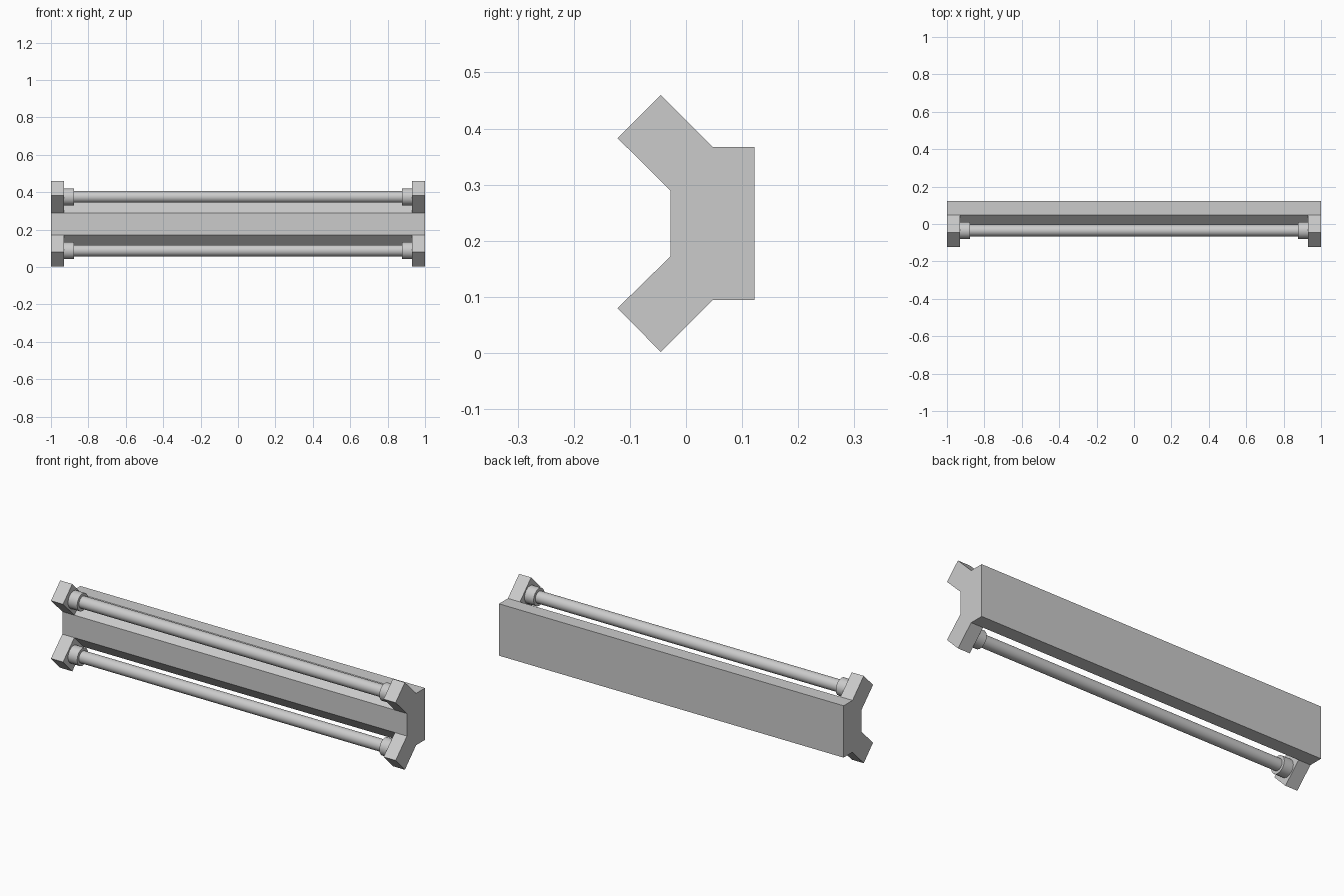
import bpy, math

if "Cube" in bpy.data.objects:
    bpy.data.objects.remove(bpy.data.objects["Cube"])

def prism(name, profile, x0, x1):
    # Extrude a (y, z) outline along x
    n = len(profile)
    verts = [(x, y, z) for x in (x0, x1) for y, z in profile]
    faces = [tuple(range(n))[::-1], tuple(range(n, 2 * n))]
    faces += [(i, (i + 1) % n, n + (i + 1) % n, n + i) for i in range(n)]
    mesh = bpy.data.meshes.new(name)
    mesh.from_pydata(verts, [], faces)
    obj = bpy.data.objects.new(name, mesh)
    bpy.context.collection.objects.link(obj)
    return obj

def rod(name, x0, x1, y, z, r, sides):
    bpy.ops.mesh.primitive_cylinder_add(vertices=sides, radius=r, depth=x1 - x0,
        location=((x0 + x1) / 2, y, z), rotation=(0, math.pi / 2, 0))
    obj = bpy.context.object
    obj.name = name
    bpy.ops.object.shade_smooth_by_angle(angle=math.radians(35))
    return obj

# Housing between the end brackets: wide back, bevelled front
housing = [(0.122, 0.095), (0.122, 0.367), (0.048, 0.367),
           (-0.028, 0.290), (-0.028, 0.172), (0.048, 0.095)]
prism("lamp_housing", housing, -0.93, 0.93)

# End brackets: housing outline with two diagonal arms
bracket = [(0.122, 0.095), (0.122, 0.367), (0.048, 0.367), (-0.045, 0.460),
           (-0.122, 0.383), (-0.028, 0.290), (-0.028, 0.172),
           (-0.122, 0.080), (-0.045, 0.002), (0.048, 0.095)]
for side, x0, x1 in (("left", -1.0, -0.93), ("right", 0.93, 1.0)):
    prism(f"end_bracket_{side}", bracket, x0, x1)

# Tubes with a stepped socket at each end
for level, z in (("upper", 0.375), ("lower", 0.088)):
    rod(f"tube_{level}", -0.93, 0.93, -0.035, z, 0.031, 24)
    for side, s in (("left", -1), ("right", 1)):
        a, b = sorted((s * 0.94, s * 0.877))
        rod(f"socket_{level}_{side}", a, b, -0.035, z, 0.046, 16)
